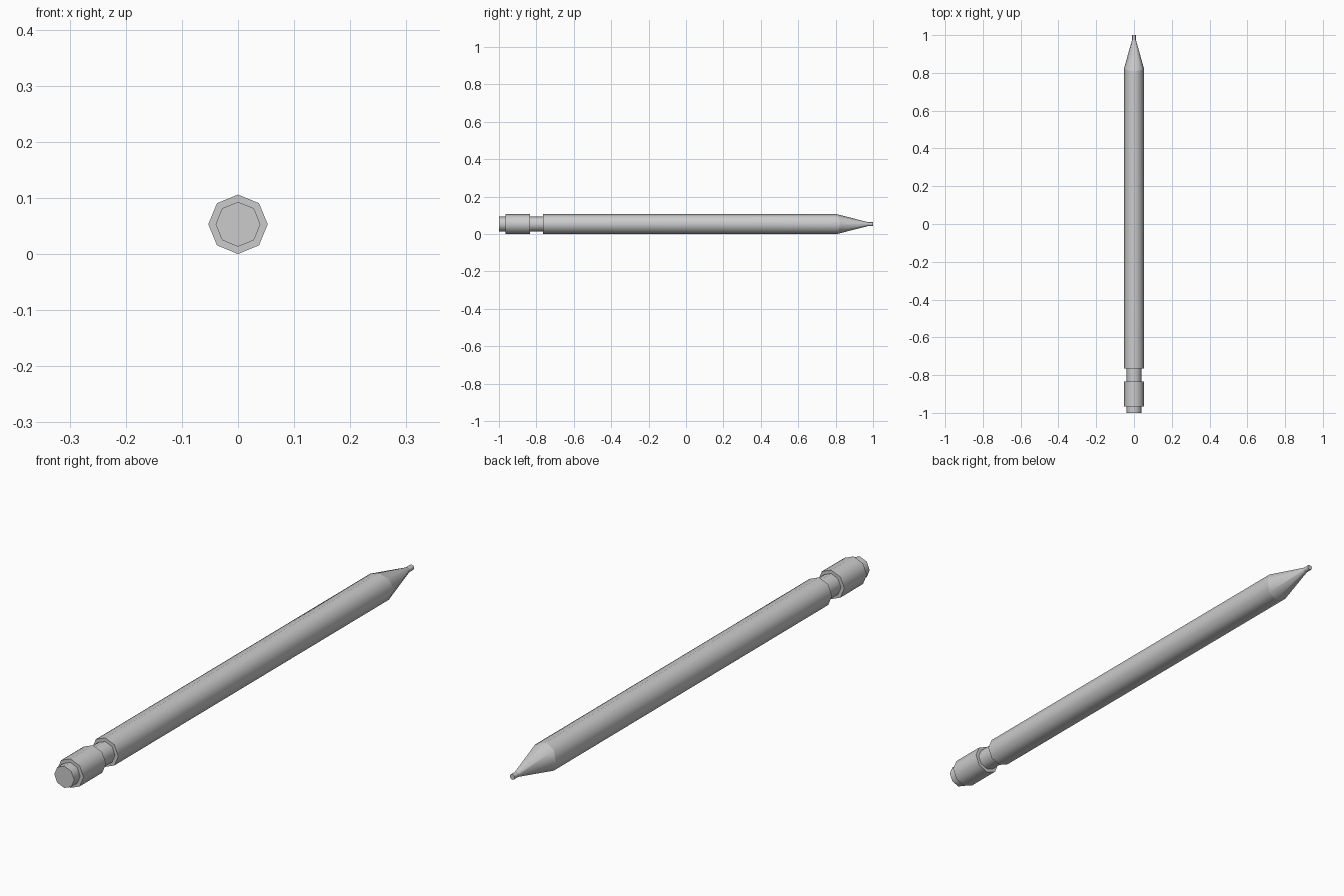
import bpy, bmesh, math

if "Cube" in bpy.data.objects:
    bpy.data.objects.remove(bpy.data.objects["Cube"])

SIDES = 8
R, R_SMALL, R_POINT = 0.053, 0.04, 0.01


def lathe(name, profile):
    """Turn (y, radius) points around the long axis; radius 0 closes an end.
    An optional third value slants the ring along y."""
    bm = bmesh.new()
    rings = []
    for y, r, *slant in profile:
        s = slant[0] if slant else 0
        if r == 0:
            rings.append([bm.verts.new((0, y, R))] * SIDES)
            continue
        ring = []
        for i in range(SIDES):
            a = 2 * math.pi * i / SIDES
            ring.append(bm.verts.new((r * math.cos(a), y + s * math.cos(2 * a),
                                      R + r * math.sin(a))))
        rings.append(ring)
    for a, b in zip(rings, rings[1:]):
        for i in range(SIDES):
            j = (i + 1) % SIDES
            bm.faces.new(dict.fromkeys((a[i], a[j], b[j], b[i])))
    bmesh.ops.recalc_face_normals(bm, faces=bm.faces)
    # make sure open shells face outward
    side = max(bm.faces, key=lambda f: f.calc_center_median().z)
    if side.normal.z < 0:
        bmesh.ops.reverse_faces(bm, faces=bm.faces)
    mesh = bpy.data.meshes.new(name)
    bm.to_mesh(mesh)
    bm.free()
    obj = bpy.data.objects.new(name, mesh)
    bpy.context.collection.objects.link(obj)
    bpy.ops.object.select_all(action='DESELECT')
    obj.select_set(True)
    bpy.context.view_layer.objects.active = obj
    bpy.ops.object.shade_smooth_by_angle(angle=math.radians(50))
    return obj


# Small stub at the back end
lathe("end_stub", [(-1, 0), (-1, R_SMALL), (-0.965, R_SMALL)])
# Collar with both stepped shoulders
lathe("collar", [(-0.965, R_SMALL), (-0.965, R), (-0.835, R), (-0.835, R_SMALL)])
# Narrow neck
lathe("neck", [(-0.835, R_SMALL), (-0.765, R_SMALL)])
# Long barrel
lathe("barrel", [(-0.765, R_SMALL), (-0.765, R), (0.815, R, 0.008)])
# Tapered nose
lathe("nose_cone", [(0.815, R, 0.008), (0.975, R_POINT)])
# Writing point
lathe("point", [(0.975, R_POINT), (1, R_POINT), (1, 0)])
